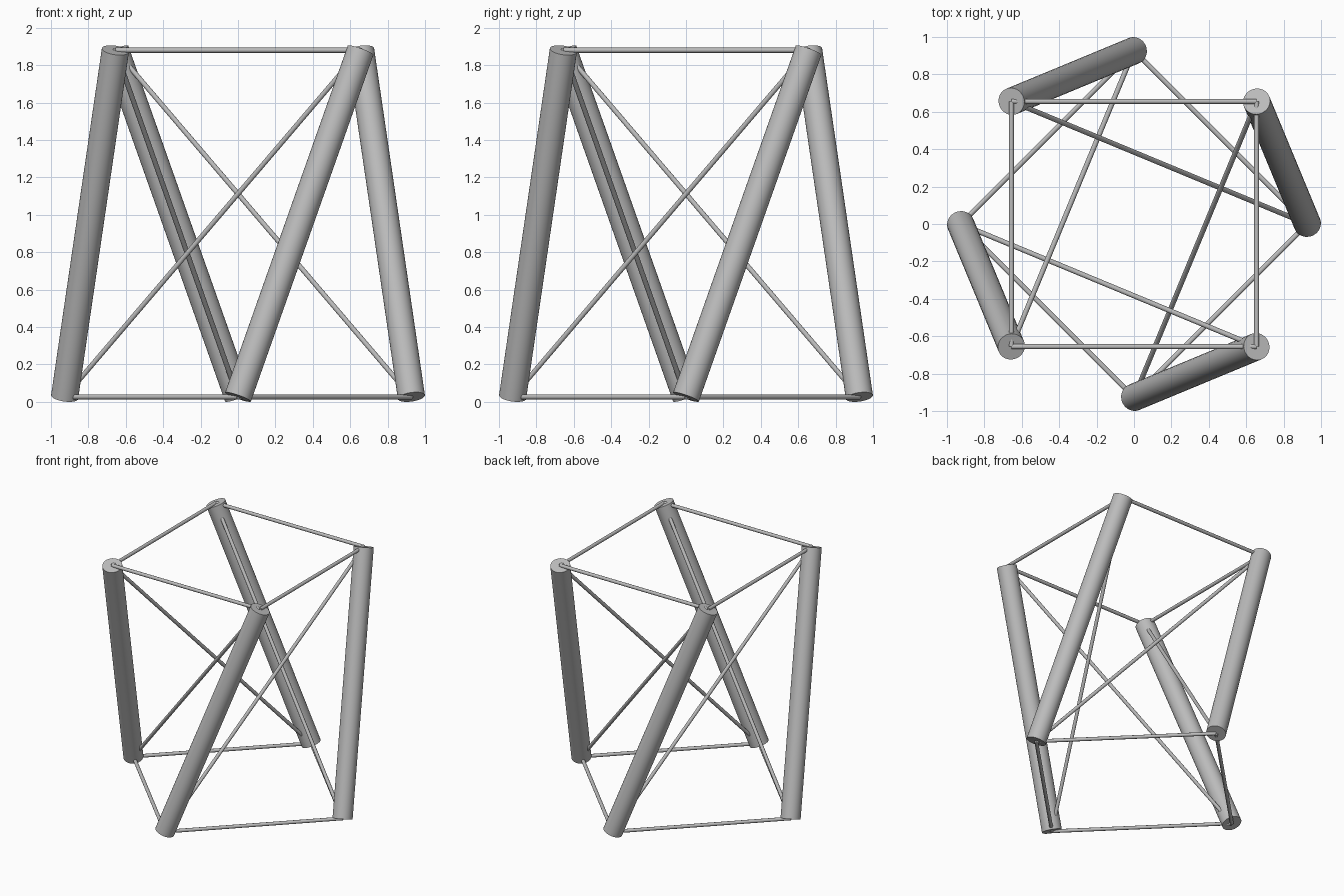
import bpy
import math
from mathutils import Vector

if "Cube" in bpy.data.objects:
    bpy.data.objects.remove(bpy.data.objects["Cube"], do_unlink=True)

RADIUS, BOTTOM, TOP = 0.927, 0.026, 1.88
STRUT, CABLE = 0.073, 0.0135

grey = bpy.data.materials.new("plain grey")
grey.use_nodes = True
colour = (0.5, 0.5, 0.5, 1)
grey.diffuse_color = colour
grey.node_tree.nodes["Principled BSDF"].inputs["Base Color"].default_value = colour


def node(degrees, z):
    a = math.radians(degrees)
    return Vector((RADIUS * math.cos(a), RADIUS * math.sin(a), z))


def rod(name, start, end, radius, sides):
    axis = end - start
    bpy.ops.mesh.primitive_cylinder_add(
        vertices=sides, radius=radius, depth=axis.length,
        location=(start + end) / 2,
        rotation=axis.to_track_quat('Z', 'Y').to_euler())
    obj = bpy.context.object
    obj.name = name
    obj.data.materials.append(grey)
    bpy.ops.object.shade_smooth_by_angle(angle=math.radians(50))


# Four leaning struts tied by a lower ring, an upper ring and diagonals
for i in range(4):
    a = 90 * i
    n = i + 1
    rod(f"strut_{n}", node(a, BOTTOM), node(a + 45, TOP), STRUT, 32)
    rod(f"bottom_cable_{n}", node(a, BOTTOM), node(a + 90, BOTTOM), CABLE, 12)
    rod(f"top_cable_{n}", node(a + 45, TOP), node(a + 135, TOP), CABLE, 12)
    rod(f"diagonal_cable_{n}", node(a, BOTTOM), node(a + 135, TOP), CABLE, 12)
